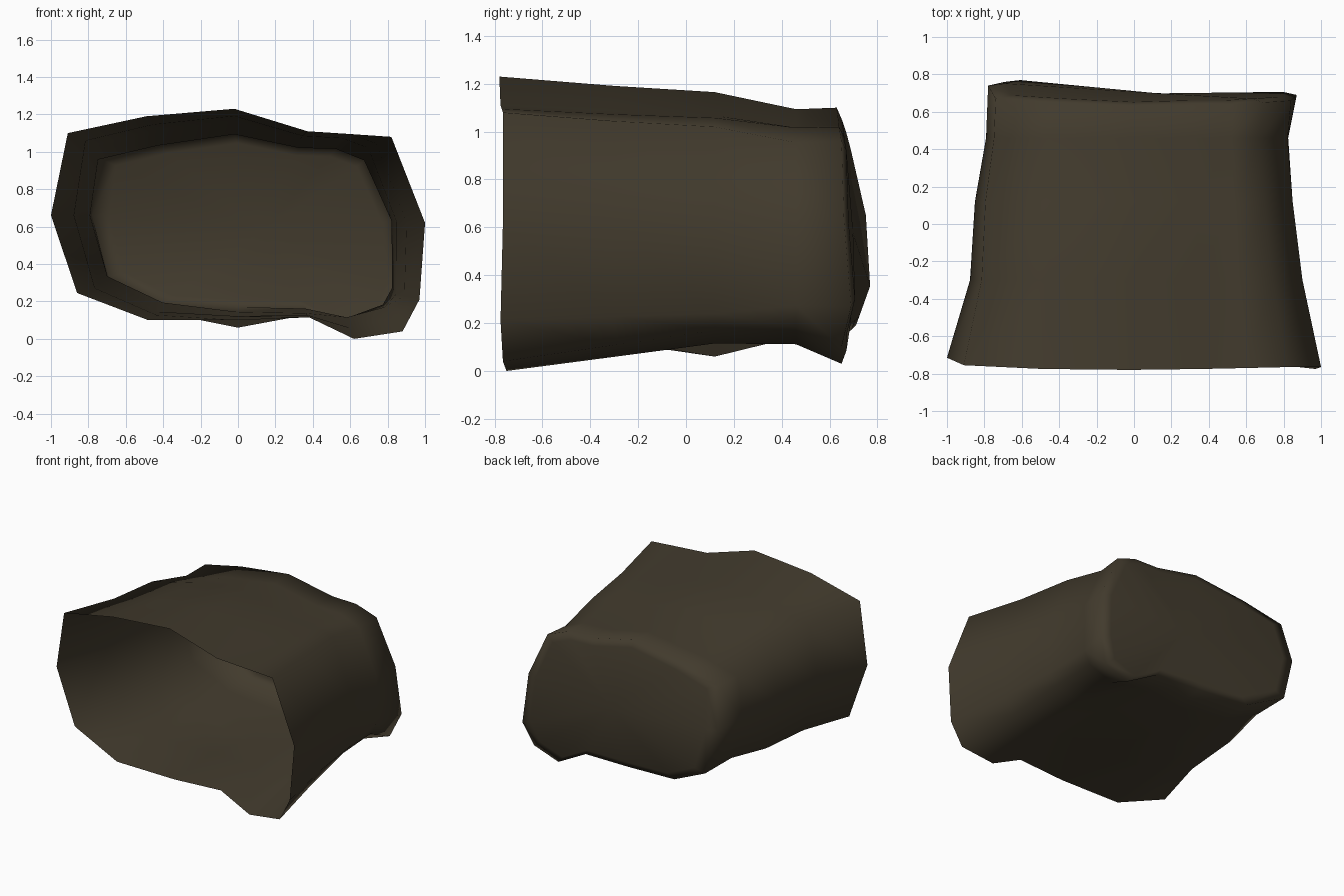
import bpy, bmesh
from mathutils import Vector

if "Cube" in bpy.data.objects:
    bpy.data.objects.remove(bpy.data.objects["Cube"])

# Rock colour
rock = bpy.data.materials.new("dark brown rock")
rock.diffuse_color = (0.054, 0.043, 0.026, 1)
rock.use_nodes = True
rock.node_tree.nodes["Principled BSDF"].inputs["Base Color"].default_value = rock.diffuse_color

# Cave mouth outline (x, y, z), clockwise from the upper left
mouth = [(-.91, -.755, 1.10), (-.49, -.775, 1.19), (-.02, -.78, 1.23),
         (.37, -.775, 1.11), (.60, -.77, 1.095), (.82, -.765, 1.08),
         (1, -.765, .62), (.97, -.775, .21), (.88, -.765, .04), (.62, -.75, 0),
         (.38, -.745, .115), (0, -.755, .10), (-.48, -.745, .10),
         (-.86, -.70, .245), (-1, -.715, .66)]
# Rear outline (x, y, z), same order
rear = [(-.74, .67, .965), (-.43, .65, 1.04), (-.02, .63, 1.10), (.33, .64, 1.025),
        (.53, .64, 1.02), (.69, .65, .96), (.84, .66, .63), (.87, .69, .27),
        (.80, .65, .10), (.60, .65, .03), (.36, .67, .16), (0, .69, .17),
        (-.40, .71, .19), (-.69, .76, .33), (-.78, .74, .66)]
# Rings between: y, taper in x (left, right), taper in z, lift of right floor lobe, floor sag
stations = [(-.30, .56, .62, .3, .05, 0), (.12, .68, .95, .5, .10, -.075),
            (.46, .95, 1.12, 1.05, .08, -.03)]

bm = bmesh.new()
rings = [[Vector(p) for p in mouth]]
for y, left, right, tz, lift, sag in stations:
    ring = []
    for (x, my, z), (rx, ry, rz) in zip(mouth, rear):
        tx = left if x < 0 else right
        p = Vector((x + (rx - x) * tx, y, z + (rz - z) * tz))
        if x > .9:
            p.x = x + (.84 - x) * tx
        if z < .1 and x > .5:
            p.z += lift
            p.x -= .2 * lift
        if x == 0:
            p.z += sag
        ring.append(p)
    rings.append(ring)
rings.append([Vector(p) for p in rear])

# Rounded back wall: inset ring slightly behind the rear outline
centre = sum(rings[-1], Vector()) / len(rear)
rings.append([centre.lerp(p, .9) + Vector((0, .018, 0)) for p in rings[-1]])

# Skin the rings and close the back
loops = [[bm.verts.new(p) for p in ring] for ring in rings]
n = len(rear)
for a, b in zip(loops, loops[1:]):
    for i in range(n):
        j = (i + 1) % n
        bm.faces.new((a[i], a[j], b[j], b[i]))
tip = bm.verts.new(centre + Vector((0, .025, 0)))
for i in range(n):
    bm.faces.new((loops[-1][i], loops[-1][(i + 1) % n], tip))
bmesh.ops.recalc_face_normals(bm, faces=bm.faces)
for f in bm.faces:
    f.smooth = True

mesh = bpy.data.meshes.new("cave_shell")
bm.to_mesh(mesh)
bm.free()
mesh.materials.append(rock)
bpy.context.collection.objects.link(bpy.data.objects.new("cave_shell", mesh))
